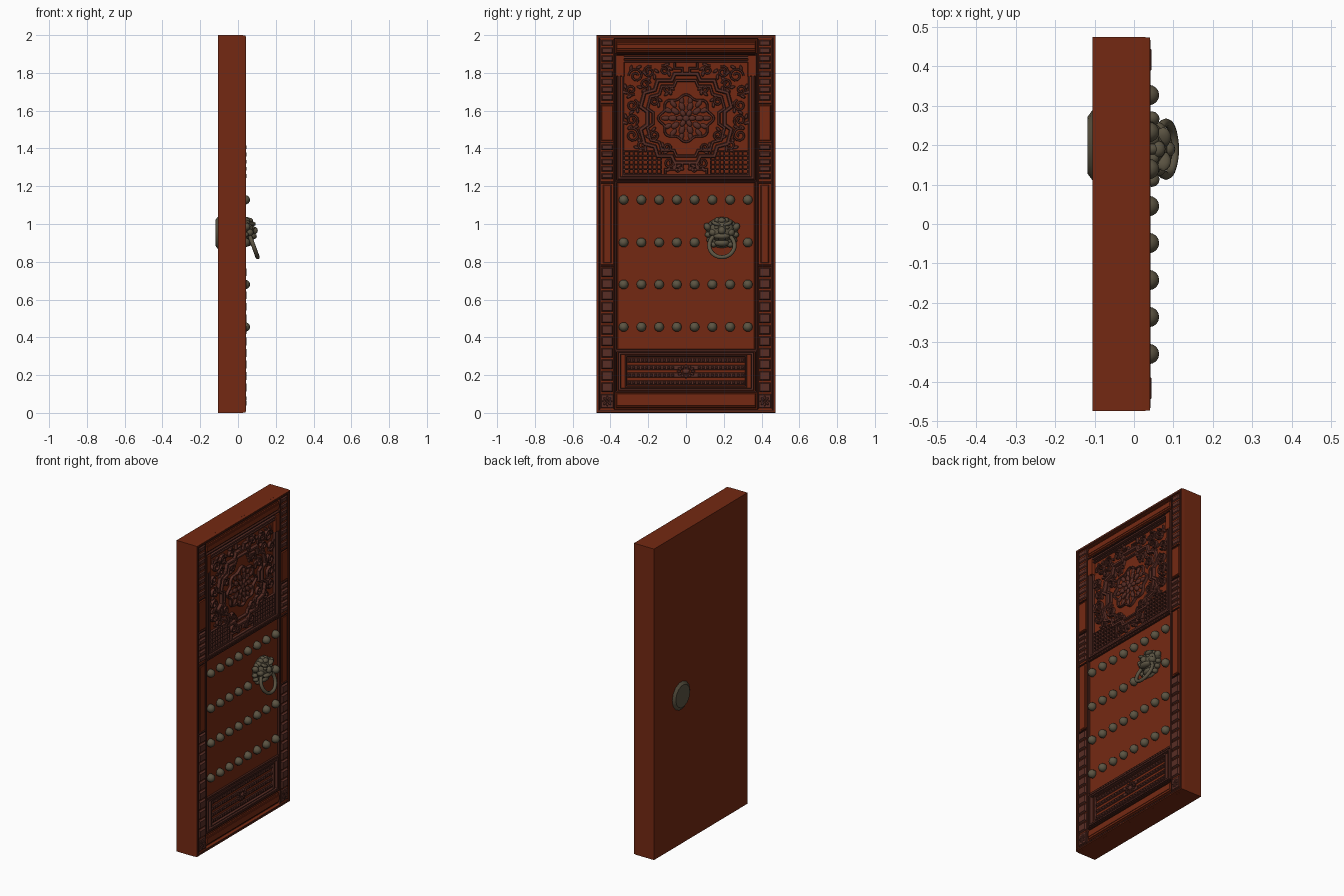
import bpy, bmesh, math
from mathutils import Matrix, Vector
from math import sin, cos, pi


def material(name, rgb):
    m = bpy.data.materials.new(name)
    m.diffuse_color = (*rgb, 1)
    return m


RED = material("red lacquer", (0.175, 0.022, 0.006))
CARVE = material("dark carved wood", (0.098, 0.026, 0.018))
TRIM = material("dark trim", (0.06, 0.014, 0.009))
BRONZE = material("aged bronze", (0.105, 0.088, 0.055))


def finish(name, bm, mat, angle=35):
    bmesh.ops.recalc_face_normals(bm, faces=bm.faces[:])
    me = bpy.data.meshes.new(name)
    bm.to_mesh(me)
    bm.free()
    me.materials.append(mat)
    me.shade_smooth()
    me.set_sharp_from_angle(angle=math.radians(angle))
    ob = bpy.data.objects.new(name, me)
    bpy.context.collection.objects.link(ob)
    return ob


def box(bm, x0, x1, y0, y1, z0, z1, b=0.0):
    """Block whose +x face is inset by b."""
    lo = [bm.verts.new((x0, y, z)) for y, z in ((y0, z0), (y1, z0), (y1, z1), (y0, z1))]
    hi = [bm.verts.new((x1, y, z)) for y, z in
          ((y0 + b, z0 + b), (y1 - b, z0 + b), (y1 - b, z1 - b), (y0 + b, z1 - b))]
    bm.faces.new(lo)
    bm.faces.new(hi)
    for i in range(4):
        j = (i + 1) % 4
        bm.faces.new((lo[i], lo[j], hi[j], hi[i]))


def ribbon(bm, pts, w, x0, x1, closed=False, taper=0.55):
    """Raised strip along (y, z) points with mitred corners."""
    p = [Vector(q) for q in pts]
    n, rows = len(p), []
    for i in range(n):
        a = p[i - 1] if (closed or i) else None
        c = p[(i + 1) % n] if (closed or i < n - 1) else None
        t1 = (p[i] - a).normalized() if a else (c - p[i]).normalized()
        t2 = (c - p[i]).normalized() if c else t1
        n1, n2 = Vector((-t1.y, t1.x)), Vector((-t2.y, t2.x))
        m = (n1 + n2) / max(1 + n1.dot(n2), 0.5)
        rows.append([bm.verts.new((x, *(p[i] + m * s)))
                     for s, x in ((-w, x0), (-w * taper, x1), (w * taper, x1), (w, x0))])
    for i in range(n if closed else n - 1):
        a, c = rows[i], rows[(i + 1) % n]
        for k in range(4):
            bm.faces.new((a[k], a[(k + 1) % 4], c[(k + 1) % 4], c[k]))
    if not closed:
        bm.faces.new(rows[0])
        bm.faces.new(rows[-1])


def frame(bm, y, z0, z1, w, x0, x1, taper=0.6):
    ribbon(bm, [(-y, z0), (y, z0), (y, z1), (-y, z1)], w, x0, x1, True, taper)


def ball(bm, c, r, rot=0.0, seg=10, rings=6):
    m = (Matrix.Translation(c) @ Matrix.Rotation(rot, 4, 'X') @ Matrix.Diagonal((*r, 1))
         @ Matrix.Rotation(pi / 2, 4, 'Y'))
    bmesh.ops.create_uvsphere(bm, u_segments=seg, v_segments=rings, radius=1, matrix=m)


def spiral(cy, cz, r, start, turns, sy):
    return [(sy * (cy + r * (1 - 0.8 * k / 15) * cos(start + turns * 2 * pi * k / 15)),
             cz + r * (1 - 0.8 * k / 15) * sin(start + turns * 2 * pi * k / 15)) for k in range(16)]


# door slab with raised stiles and outer rim
bm = bmesh.new()
box(bm, -0.105, 0.02, -0.475, 0.475, 0, 2)
frame(bm, 0.465, 0.01, 1.99, 0.01, 0.019, 0.04, 0.8)
for s in (-1, 1):
    box(bm, 0.019, 0.033, s * 0.42 - 0.04, s * 0.42 + 0.04, 0.015, 1.985)
finish("door_slab", bm, RED)

# rounded top and bottom rails, plain stile panels, frame corner blocks
bm = bmesh.new()
for z0, z1 in ((1.905, 1.975), (0.025, 0.105)):
    h = z1 - z0
    for f, x in ((0, 0.03), (0.1, 0.036), (0.25, 0.039)):
        box(bm, 0.019, x, -0.372, 0.372, z0 + f * h, z1 - f * h, 0.006)
for s in (-1, 1):
    box(bm, 0.03, 0.04, s * 0.417 - 0.033, s * 0.417 + 0.033, 1.44, 1.63, 0.004)
    box(bm, 0.03, 0.037, s * 0.417 - 0.024, s * 0.417 + 0.024, 0.79, 1.21, 0.006)
    box(bm, 0.019, 0.04, s * 0.348 - 0.023, s * 0.348 + 0.023, 1.78, 1.895, 0.004)
finish("rails_and_panels", bm, RED)

# middle plain panel carrying the studs
bm = bmesh.new()
box(bm, 0.015, 0.027, -0.365, 0.365, 0.335, 1.22, 0.004)
finish("stud_panel", bm, RED)

# dark trim lines
bm = bmesh.new()
frame(bm, 0.463, 0.012, 1.988, 0.006, 0.035, 0.0415)
frame(bm, 0.371, 0.333, 1.222, 0.006, 0.015, 0.037)
frame(bm, 0.371, 0.112, 0.326, 0.005, 0.015, 0.037)
frame(bm, 0.371, 1.23, 1.9, 0.005, 0.015, 0.037)
for s in (-1, 1):
    ribbon(bm, [(s * 0.38, 0.02), (s * 0.38, 1.98)], 0.004, 0.03, 0.038)
    ribbon(bm, [(s * 0.453, 0.02), (s * 0.453, 1.98)], 0.004, 0.03, 0.038)
    for z in (0.78, 1.22, 1.43, 1.64):
        ribbon(bm, [(s * 0.38, z), (s * 0.453, z)], 0.005, 0.03, 0.04)
finish("dark_trim", bm, TRIM)

# stacked carved blocks on the stiles
bm = bmesh.new()
for z0, z1, n, x in ((0.105, 0.775, 11, 0.045), (1.235, 1.425, 5, 0.045), (1.65, 1.98, 8, 0.04)):
    p = (z1 - z0) / n
    for s in (-1, 1):
        for k in range(n):
            z = z0 + k * p
            box(bm, 0.03, x, s * 0.417 - 0.033, s * 0.417 + 0.033, z + 0.003, z + p - 0.003, 0.007)
for s in (-1, 1):
    box(bm, 0.03, 0.04, s * 0.417 - 0.034, s * 0.417 + 0.034, 0.025, 0.1, 0.004)
    for k in range(8):
        a = k * pi / 4
        ball(bm, (0.04, s * 0.417 + 0.016 * cos(a), 0.0625 + 0.016 * sin(a)), (0.005, 0.012, 0.006), a, 8, 4)
finish("stile_blocks", bm, CARVE)

# carved upper panel: frames, stepped rings, rosette, scrolls, lattices
Z = 1.56
bm = bmesh.new()
frame(bm, 0.354, 1.243, 1.882, 0.008, 0.019, 0.039)
frame(bm, 0.334, 1.256, 1.862, 0.006, 0.019, 0.034)
step = [(0, .235), (.06, .235), (.075, .2), (.15, .2), (.165, .15), (.22, .135), (.24, .06), (.205, .035)]
quad = step + [(y, -z) for y, z in step[::-1]]
loop = quad[:-1] + [(-y, z) for y, z in quad[::-1]][:-1]
for sc, w, x in ((1.0, 0.011, 0.037), (0.85, 0.008, 0.034)):
    ribbon(bm, [(y * sc, Z + z * sc) for y, z in loop], w, 0.019, x, True)
ribbon(bm, [((0.135 + 0.012 * cos(8 * t)) * cos(t), Z + (0.115 + 0.01 * cos(8 * t)) * sin(t))
            for t in [k * pi / 32 for k in range(64)]], 0.007, 0.019, 0.035, True)
for n, r, l, w, x in ((14, 0.098, 0.024, 0.013, 0.024), (10, 0.064, 0.024, 0.016, 0.028), (6, 0.03, 0.02, 0.014, 0.031)):
    for k in range(n):
        a = 2 * pi * k / n
        ball(bm, (x, 1.1 * r * cos(a), Z + r * sin(a)), (0.009, l, w), a)
ball(bm, (0.032, 0, Z), (0.009, 0.02, 0.018))
for s in (-1, 1):
    for cy, cz, r, st, tn in ((.265, .225, .04, 0, 1.5), (.195, .245, .032, 2, -1.5), (.115, .255, .027, 1, 1.4),
                              (.29, .15, .03, 4, 1.4), (.215, .18, .028, 3, -1.3), (.285, .07, .033, 2, 1.4),
                              (.285, -.01, .033, 4, -1.4), (.285, -.09, .04, 1, 1.5), (.235, -.14, .026, 3, 1.3),
                              (.09, -.235, .03, 2, 1.4), (.045, -.272, .018, 0, 1.2), (.17, .09, .026, 1, 1.3),
                              (.17, -.09, .026, 5, -1.3), (.1, .155, .022, 2, 1.3), (.1, -.155, .022, 4, -1.3)):
        ribbon(bm, spiral(cy, Z + cz, r, st, tn, s), 0.006, 0.019, 0.036)
        # leaves around each scroll
        for k in range(3):
            a = st + 1 + k * 0.9
            ball(bm, (0.022, s * (cy + 1.2 * r * cos(a)), Z + cz + 1.2 * r * sin(a)),
                 (0.011, 0.017, 0.009), s * (a + 0.8), 8, 4)
    ribbon(bm, [(s * .02, Z - .235), (s * .02, Z - .27), (s * .11, Z - .27), (s * .11, Z - .295)], 0.006, 0.019, 0.036)
    ribbon(bm, [(s * .06, Z + .295), (s * .06, Z + .265), (s * .02, Z + .265), (s * .02, Z + .235)], 0.006, 0.019, 0.036)
    for k in range(9):
        y = s * (0.13 + k * 0.0245)
        ribbon(bm, [(y, 1.265), (y, 1.385)], 0.004, 0.019, 0.033)
    for k in range(6):
        z = 1.265 + k * 0.024
        ribbon(bm, [(s * 0.126, z), (s * 0.33, z)], 0.004, 0.019, 0.033)
finish("carved_upper_panel", bm, CARVE)

# carved lower panel: beaded rows and central medallion
bm = bmesh.new()
frame(bm, 0.352, 0.125, 0.315, 0.007, 0.019, 0.038)
frame(bm, 0.318, 0.138, 0.302, 0.005, 0.019, 0.034)
for i in range(4):
    z = 0.16 + i * 0.04
    box(bm, 0.019, 0.026, -0.312, 0.312, z - 0.013, z + 0.013, 0.003)
    for k in range(27):
        y = -0.299 + k * 0.023
        if abs(y) > 0.055 or i in (0, 3):
            box(bm, 0.02, 0.033, y - 0.009, y + 0.009, z - 0.009, z + 0.009, 0.005)
for k in range(12):
    a = k * pi / 6
    ball(bm, (0.028, 0.037 * cos(a), 0.22 + 0.026 * sin(a)), (0.009, 0.012, 0.007), a, 8, 4)
ball(bm, (0.028, 0, 0.22), (0.01, 0.02, 0.014))
finish("carved_lower_panel", bm, CARVE)

# four rows of domed studs, leaving room for the handle
bm = bmesh.new()
for z in (0.455, 0.68, 0.902, 1.128):
    for k in range(8):
        y = -0.33 + k * 0.0939
        if not (z == 0.902 and k in (5, 6)):
            ball(bm, (0.037, y, z), (0.027, 0.026, 0.026), 0, 10, 8)
finish("studs", bm, BRONZE, 50)

# beast-face mount of the pull handle
Y = 0.19
bm = bmesh.new()
ball(bm, (0.03, Y, 0.955), (0.025, 0.085, 0.083), 0, 16, 8)
ball(bm, (0.045, Y, 0.965), (0.042, 0.066, 0.062), 0, 14, 8)
ball(bm, (0.085, Y, 0.965), (0.02, 0.02, 0.022))
ball(bm, (0.072, Y, 0.935), (0.028, 0.045, 0.018), 0, 12, 6)
ball(bm, (0.05, Y, 0.9), (0.025, 0.04, 0.02))
ball(bm, (0.06, Y, 1.018), (0.02, 0.022, 0.016))
for s in (-1, 1):
    ball(bm, (0.074, Y + s * 0.03, 1.0), (0.02, 0.027, 0.011), s * 0.35)
    ball(bm, (0.077, Y + s * 0.028, 0.981), (0.013, 0.012, 0.01))
    ball(bm, (0.06, Y + s * 0.047, 0.955), (0.022, 0.022, 0.02))
    ball(bm, (0.045, Y + s * 0.077, 0.985), (0.02, 0.018, 0.022), s * -0.5)
    for k in range(5):
        a = 0.75 + k * -0.42
        ball(bm, (0.038, Y + s * 0.074 * cos(a), 0.95 + 0.074 * sin(a)), (0.018, 0.017, 0.015))
for k in range(5):
    a = pi / 2 + (k - 2) * 0.35
    ball(bm, (0.042, Y + 0.07 * cos(a), 0.952 + 0.07 * sin(a)), (0.022, 0.016, 0.017))
finish("beast_face_mount", bm, BRONZE, 60)

# tilted pull ring
bm = bmesh.new()
tilt = math.radians(20)
rows = []
for i in range(28):
    a = 2 * pi * i / 28
    row = []
    for j in range(8):
        b = 2 * pi * j / 8
        r, d = 0.067 + 0.011 * cos(b), 0.011 * sin(b)
        u = r * sin(a)
        row.append(bm.verts.new((0.081 - u * sin(tilt) + d * cos(tilt), Y + r * cos(a),
                                 0.887 + u * cos(tilt) + d * sin(tilt))))
    rows.append(row)
for i in range(28):
    a, c = rows[i], rows[(i + 1) % 28]
    for j in range(8):
        bm.faces.new((a[j], a[(j + 1) % 8], c[(j + 1) % 8], c[j]))
finish("pull_ring", bm, BRONZE, 60)

# backing plate on the rear face
bm = bmesh.new()
bmesh.ops.create_cone(bm, cap_ends=True, segments=14, radius1=0.09, radius2=0.072, depth=0.013,
                      matrix=Matrix.Translation((-0.1115, 0.2, 0.953)) @ Matrix.Rotation(-pi / 2, 4, 'Y'))
finish("rear_plate", bm, BRONZE)
